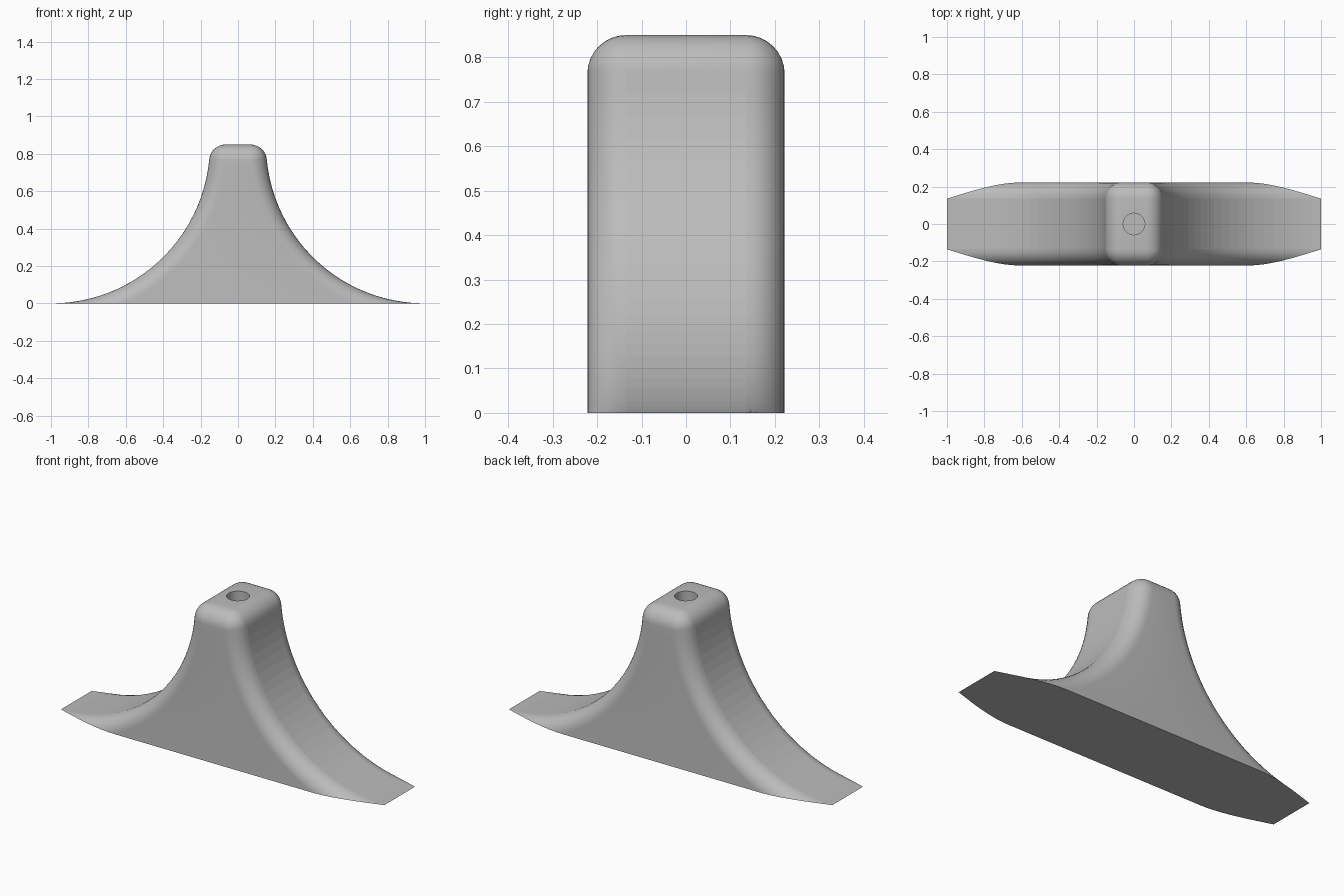
import bpy, bmesh
from math import sqrt, sin, cos, pi, atan2, radians

if "Cube" in bpy.data.objects:
    bpy.data.objects.remove(bpy.data.objects["Cube"])

SWEEP = 0.85       # radius of the concave flanks, also the height
HALF_DEPTH = 0.222
FILLET = 0.087
ARC_STEPS, FILLET_STEPS = 24, 8


def half_profile(inset):
    """Right half of the outline, from the foot tip up to the flat top."""
    big, small = SWEEP + inset, FILLET - inset
    cz = SWEEP - FILLET
    cx = 1 - sqrt((SWEEP + FILLET) ** 2 - FILLET ** 2)
    # concave flank, clipped where it meets the ground
    start = atan2(-SWEEP, -sqrt(big * big - SWEEP * SWEEP)) % (2 * pi)
    end = atan2(cz - SWEEP, cx - 1) % (2 * pi)
    points = []
    for i in range(ARC_STEPS + 1):
        a = start + (end - start) * i / ARC_STEPS
        points.append((1 + big * cos(a), SWEEP + big * sin(a)))
    # convex rounding at the top
    first = end - pi
    for i in range(1, FILLET_STEPS + 1):
        a = first + (pi / 2 - first) * i / FILLET_STEPS
        points.append((cx + small * cos(a), cz + small * sin(a)))
    return points


# Pedestal body: inset outlines lofted front to back, giving the rounded rims
bm = bmesh.new()
angles = [i / FILLET_STEPS * pi / 2 for i in range(FILLET_STEPS, -1, -1)]
sections = [(-1, t) for t in angles] + [(1, t) for t in reversed(angles)]
rings = []
for side, t in sections:
    y = side * (HALF_DEPTH - FILLET + FILLET * sin(t))
    half = half_profile(FILLET * (1 - cos(t)))
    outline = half + [(-x, z) for x, z in reversed(half)]
    rings.append([bm.verts.new((x, y, z)) for x, z in outline])
for a, b in zip(rings, rings[1:]):
    for i in range(len(a)):
        j = (i + 1) % len(a)
        bm.faces.new((a[i], a[j], b[j], b[i]))
bm.faces.new(rings[0])
bm.faces.new(rings[-1])
bmesh.ops.remove_doubles(bm, verts=bm.verts, dist=0.0001)
bmesh.ops.recalc_face_normals(bm, faces=bm.faces)
mesh = bpy.data.meshes.new("pedestal_body")
bm.to_mesh(mesh)
bm.free()
body = bpy.data.objects.new("pedestal_body", mesh)
bpy.context.collection.objects.link(body)

grey = bpy.data.materials.new("plain_grey")
grey.use_nodes = True
colour = (0.5, 0.5, 0.5, 1)
grey.diffuse_color = colour
grey.node_tree.nodes["Principled BSDF"].inputs["Base Color"].default_value = colour
mesh.materials.append(grey)

# Blind round socket in the top
bpy.ops.mesh.primitive_cylinder_add(vertices=40, radius=0.058, depth=0.6,
                                    location=(0, 0, SWEEP))
cutter = bpy.context.object
cutter.name = "socket_cutter"
cutter.hide_render = True
cutter.data.materials.append(grey)
bpy.ops.object.select_all(action='DESELECT')
body.select_set(True)
bpy.context.view_layer.objects.active = body
cut = body.modifiers.new("socket", 'BOOLEAN')
cut.operation = 'DIFFERENCE'
cut.solver = 'EXACT'
cut.object = cutter
bpy.ops.object.modifier_apply(modifier=cut.name)
bpy.data.objects.remove(cutter)

# Smooth rims, faceted flanks
bpy.ops.object.shade_smooth_by_angle(angle=radians(30))
for face in body.data.polygons:
    c = face.center
    if abs(face.normal.y) < 0.001 and c.z < SWEEP - FILLET and abs(c.x) > 0.1:
        face.use_smooth = False
